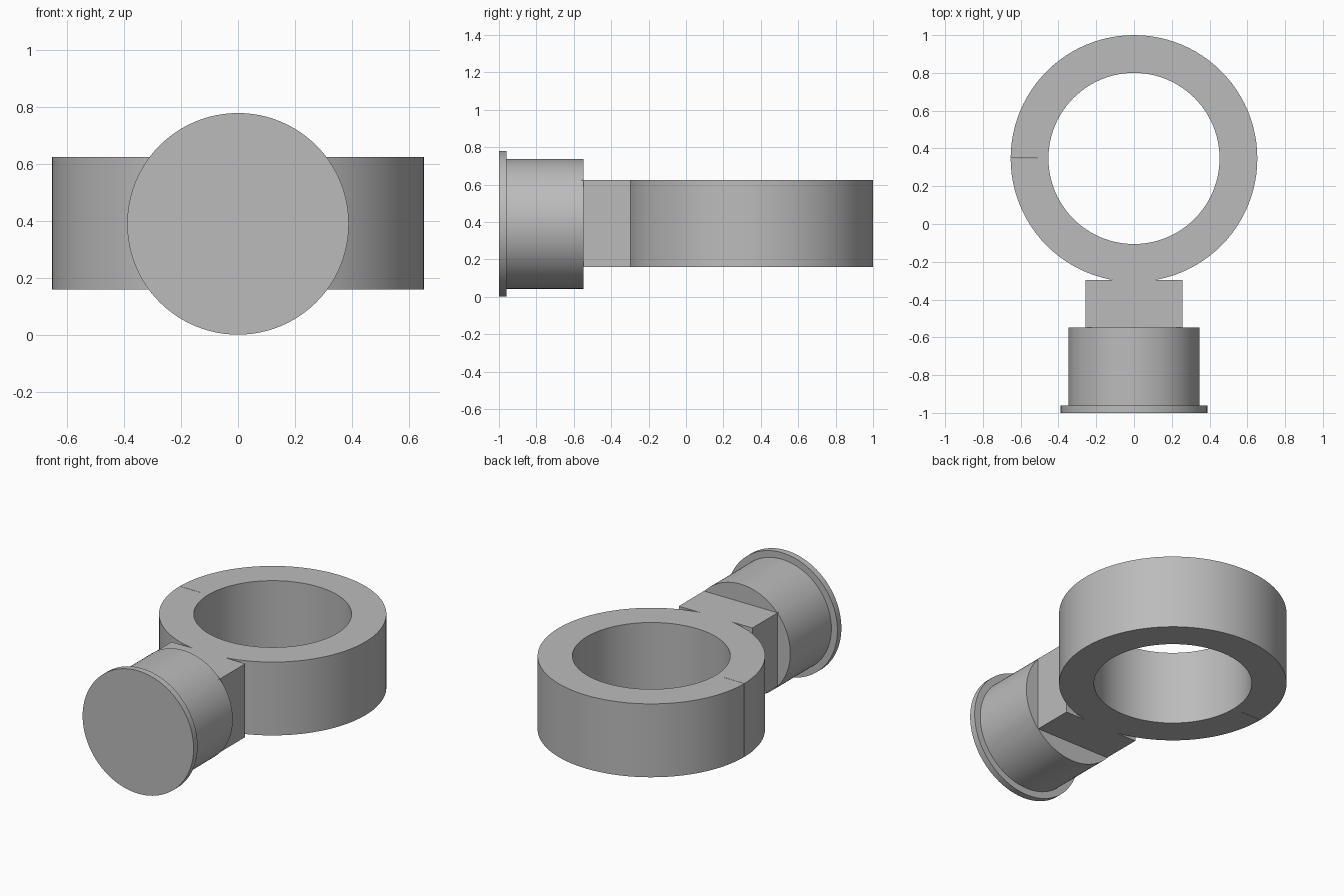
import bpy
from math import pi

if "Cube" in bpy.data.objects:
    bpy.data.objects.remove(bpy.data.objects["Cube"], do_unlink=True)

grey = bpy.data.materials.new("plain grey")
grey.use_nodes = True
colour = (0.5, 0.5, 0.5, 1)
grey.diffuse_color = colour
grey.node_tree.nodes["Principled BSDF"].inputs["Base Color"].default_value = colour

AXIS_Z = 0.39            # height of the stem axis
RING_Y = 0.347           # centre of the ring
RING_HEIGHT = 0.465


def activate(obj):
    bpy.ops.object.select_all(action="DESELECT")
    obj.select_set(True)
    bpy.context.view_layer.objects.active = obj


def smooth(obj):
    activate(obj)
    bpy.ops.object.shade_smooth_by_angle(angle=pi / 6)


def cylinder(name, radius, depth, location, rotation=(0, 0, 0)):
    bpy.ops.mesh.primitive_cylinder_add(vertices=96, radius=radius, depth=depth,
                                        location=location, rotation=rotation)
    obj = bpy.context.object
    obj.name = name
    obj.data.materials.append(grey)
    return obj


def box(name, size, location):
    bpy.ops.mesh.primitive_cube_add(size=1, location=location)
    obj = bpy.context.object
    obj.name = name
    obj.scale = size
    bpy.ops.object.transform_apply(location=False, rotation=False, scale=True)
    obj.data.materials.append(grey)
    return obj


def cut(obj, cutter):
    """Subtract the cutter from the object and discard it."""
    cutter.hide_render = True
    activate(obj)
    mod = obj.modifiers.new("cut", "BOOLEAN")
    mod.operation = "DIFFERENCE"
    mod.solver = "EXACT"
    mod.object = cutter
    bpy.ops.object.modifier_apply(modifier=mod.name)
    bpy.data.objects.remove(cutter, do_unlink=True)


def stem_cylinder(name, radius, y0, y1):
    smooth(cylinder(name, radius, y1 - y0, (0, (y0 + y1) / 2, AXIS_Z), (pi / 2, 0, 0)))


# Ring with its bore and a hairline slit on one side
centre = (0, RING_Y, AXIS_Z + 0.002)
ring = cylinder("ring", 0.653, RING_HEIGHT, centre)
cut(ring, cylinder("bore_cutter", 0.453, 1, centre))
cut(ring, box("slit_cutter", (0.19, 0.002, 1), (-0.605, RING_Y + 0.002, AXIS_Z)))
smooth(ring)

# Square neck joining the ring to the stem
box("neck", (0.516, 0.264, RING_HEIGHT), (0, -0.428, AXIS_Z + 0.002))

# Round stem and its end flange
stem_cylinder("stem", 0.347, -0.965, -0.548)
stem_cylinder("end_flange", 0.389, -1.0, -0.96)
